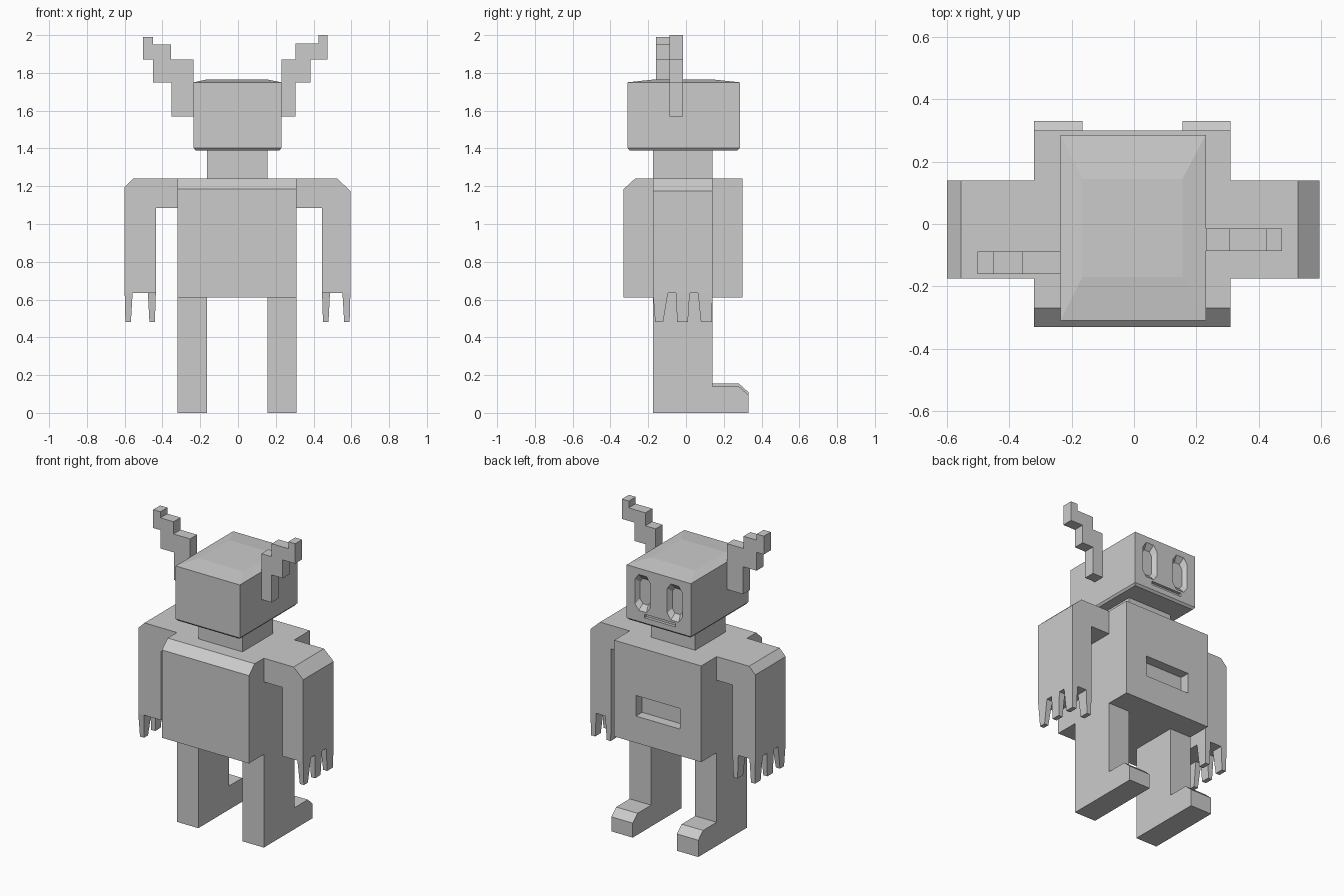
import bpy
import bmesh

cube = bpy.data.objects.get("Cube")
if cube:
    bpy.data.objects.remove(cube, do_unlink=True)

grey = bpy.data.materials.new("plain_grey")
grey.use_nodes = True
colour = (0.6, 0.6, 0.6, 1)
grey.diffuse_color = colour
grey.node_tree.nodes["Principled BSDF"].inputs["Base Color"].default_value = colour


def loft(name, *rings):
    """Closed flat-faced solid through matching rings of points."""
    bm = bmesh.new()
    rows = [[bm.verts.new(p) for p in ring] for ring in rings]
    n = len(rows[0])
    for a, b in zip(rows, rows[1:]):
        for i in range(n):
            j = (i + 1) % n
            bm.faces.new((a[i], a[j], b[j], b[i]))
    bm.faces.new(rows[0][::-1])
    bm.faces.new(rows[-1])
    bmesh.ops.recalc_face_normals(bm, faces=bm.faces[:])
    mesh = bpy.data.meshes.new(name)
    bm.to_mesh(mesh)
    bm.free()
    mesh.materials.append(grey)
    obj = bpy.data.objects.new(name, mesh)
    bpy.context.collection.objects.link(obj)
    return obj


def rect(x, y, z):
    return [(x[0], y[0], z), (x[1], y[0], z), (x[1], y[1], z), (x[0], y[1], z)]


def box(name, x, y, z):
    return loft(name, rect(x, y, z[0]), rect(x, y, z[1]))


def prism_y(name, outline, y):
    return loft(name, *[[(x, v, z) for x, z in outline] for v in y])


def prism_x(name, outline, x):
    return loft(name, *[[(v, y, z) for y, z in outline] for v in x])


def carve(obj, cutters):
    """Cut recesses, bake the result and discard the cutters."""
    for cutter in cutters:
        cutter.hide_render = True
        mod = obj.modifiers.new("recess", 'BOOLEAN')
        mod.operation = 'DIFFERENCE'
        mod.solver = 'EXACT'
        mod.object = cutter
    bpy.context.view_layer.update()
    deps = bpy.context.evaluated_depsgraph_get()
    baked = bpy.data.meshes.new_from_object(obj.evaluated_get(deps))
    obj.modifiers.clear()
    obj.data = baked
    for cutter in cutters:
        bpy.data.objects.remove(cutter, do_unlink=True)


limb_y = (-0.175, 0.14)

# Torso with sloped upper back and a belly slot
torso = prism_x("torso", [(-0.33, 0.61), (0.3, 0.61), (0.3, 1.24),
                          (-0.27, 1.24), (-0.33, 1.185)], (-0.32, 0.31))
carve(torso, [box("slot_cutter", (-0.168, 0.153), (0.235, 0.4), (0.785, 0.92))])

# Neck
box("neck", (-0.165, 0.155), limb_y, (1.24, 1.39))

# Head with shallow hipped top and trimmed lower rim
head_x, head_y = (-0.235, 0.23), (-0.31, 0.285)
head = loft("head",
            rect((-0.225, 0.22), (-0.298, 0.273), 1.39),
            rect(head_x, head_y, 1.403),
            rect(head_x, head_y, 1.75),
            rect((-0.165, 0.155), (-0.17, 0.145), 1.765))


def eye_ring(cx, y, scale):
    w, h, cw, ch = 0.055 * scale, 0.118 * scale, 0.028 * scale, 0.08 * scale
    corners = [(w, -ch), (w, ch), (cw, h), (-cw, h),
               (-w, ch), (-w, -ch), (-cw, -h), (cw, -h)]
    return [(cx + x, y, 1.592 + z) for x, z in corners]


# Sunken eyes and mouth
face_cutters = [loft("eye_cutter", eye_ring(cx, 0.315, 1.3), eye_ring(cx, 0.255, 0.7))
                for cx in (-0.118, 0.115)]
face_cutters.append(box("mouth_cutter", (-0.125, 0.1), (0.265, 0.4), (1.437, 1.46)))
carve(head, face_cutters)

# Arms: side, sign, shoulder x, slope start x, outer x, slope end z, inner x
arms = [("left", 1, 0.31, 0.525, 0.595, 1.175, 0.445),
        ("right", -1, 0.32, 0.555, 0.6, 1.195, 0.435)]
# Fingers as (upper y, lower y) spans
fingers = [((-0.175, -0.095), (-0.163, -0.121)),
           ((-0.053, 0.02), (-0.047, 0.01)),
           ((0.063, 0.14), (0.079, 0.137))]

for side, s, root, slope, outer, low, inner in arms:
    outline = [(root, 1.24), (slope, 1.24), (outer, low), (outer, 0.635),
               (inner, 0.635), (inner, 1.085), (root, 1.085)]
    prism_y(side + "_arm", [(s * x, z) for x, z in outline], limb_y)

    def digit(name, x_top, x_tip, span):
        loft(name,
             rect([s * x for x in x_top], span[0], 0.635),
             rect([s * x for x in x_tip], span[1], 0.48))

    for i, span in enumerate(fingers):
        digit(f"{side}_finger_{i + 1}", (outer - 0.042, outer),
              (outer - 0.033, outer - 0.004), span)
    digit(side + "_thumb", (inner, inner + 0.042),
          (inner + 0.005, inner + 0.034), fingers[-1])

# Legs with forward feet and bevelled toes
for side, x, top in (("left", (0.155, 0.31), 0.14), ("right", (-0.32, -0.165), 0.155)):
    prism_x(side + "_leg", [(-0.175, 0), (0.33, 0), (0.33, top - 0.045),
                            (0.28, top), (0.14, top), (0.14, 0.61), (-0.175, 0.61)], x)

# Stepped horns
prism_y("left_horn", [(0.23, 1.57), (0.305, 1.57), (0.305, 1.75), (0.385, 1.75),
                      (0.385, 1.87), (0.475, 1.87), (0.475, 2.0), (0.425, 2.0),
                      (0.425, 1.955), (0.305, 1.955), (0.305, 1.87), (0.23, 1.87)],
        (-0.087, -0.015))
prism_y("right_horn", [(-0.235, 1.57), (-0.352, 1.57), (-0.352, 1.75), (-0.45, 1.75),
                       (-0.45, 1.87), (-0.502, 1.87), (-0.502, 1.99), (-0.45, 1.99),
                       (-0.45, 1.95), (-0.355, 1.95), (-0.355, 1.87), (-0.235, 1.87)],
        (-0.16, -0.088))
